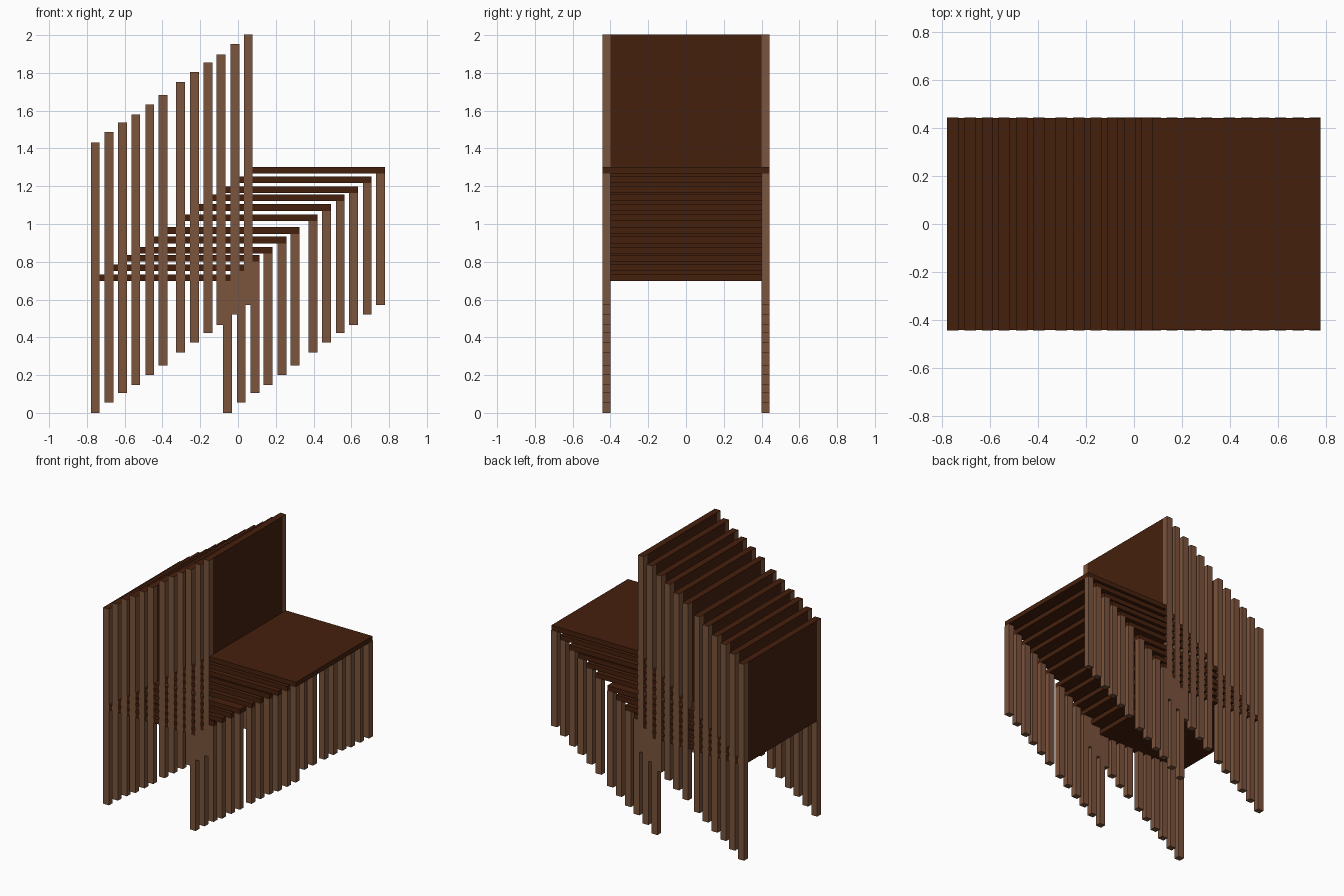
import bpy
import bmesh

if "Cube" in bpy.data.objects:
    bpy.data.objects.remove(bpy.data.objects["Cube"])

# Colours
def colour(name, rgb):
    m = bpy.data.materials.new(name)
    m.diffuse_color = (*rgb, 1)
    m.use_nodes = True
    m.node_tree.nodes["Principled BSDF"].inputs["Base Color"].default_value = m.diffuse_color
    return m

LIGHT = colour("light wood", (0.198, 0.089, 0.047))
DARK = colour("dark wood", (0.060, 0.0144, 0.004))


def box(name, lo, hi, mat, top_mat=None):
    bm = bmesh.new()
    bmesh.ops.create_cube(bm, size=1)
    for v in bm.verts:
        for i in range(3):
            v.co[i] = lo[i] if v.co[i] < 0 else hi[i]
    bm.normal_update()
    if top_mat:
        for f in bm.faces:
            f.material_index = int(f.normal.z > 0.5)
    me = bpy.data.meshes.new(name)
    bm.to_mesh(me)
    bm.free()
    me.materials.append(mat)
    if top_mat:
        me.materials.append(top_mat)
    ob = bpy.data.objects.new(name, me)
    bpy.context.collection.objects.link(ob)
    return ob


# One chair: x from the back edge, z from the leg bottoms
POST, DEPTH, HALF, INNER = 0.047, 0.747, 0.443, 0.40
SEAT_LO, SEAT_HI, TOP = 0.697, 0.732, 1.432


def chair(n, x, z):
    tag = f"_{n:02d}"
    # Posts and front legs on both sides
    for side, y0, y1 in (("left", -HALF, -INNER), ("right", INNER, HALF)):
        box(f"back_post_{side}{tag}", (x, y0, z), (x + POST, y1, z + TOP), LIGHT, DARK)
        box(f"front_leg_{side}{tag}", (x + DEPTH - POST, y0, z),
            (x + DEPTH, y1, z + SEAT_LO), LIGHT)
    # Seat board, set just inside the posts
    box("seat" + tag, (x + 0.002, -HALF + 0.002, z + SEAT_LO),
        (x + DEPTH, HALF - 0.002, z + SEAT_HI), DARK)
    # Back panel between the posts
    box("backrest" + tag, (x, -INNER, z + SEAT_HI), (x + POST, INNER, z + TOP), DARK)


# Two groups of six nested chairs, each one further forward and higher
steps = [(0, 0), (0.073, 0.054), (0.145, 0.105),
         (0.214, 0.147), (0.288, 0.201), (0.358, 0.251)]
for group in range(2):
    for i, (dx, dz) in enumerate(steps):
        chair(group * 6 + i + 1, -0.779 + group * 0.452 + dx, group * 0.319 + dz)
